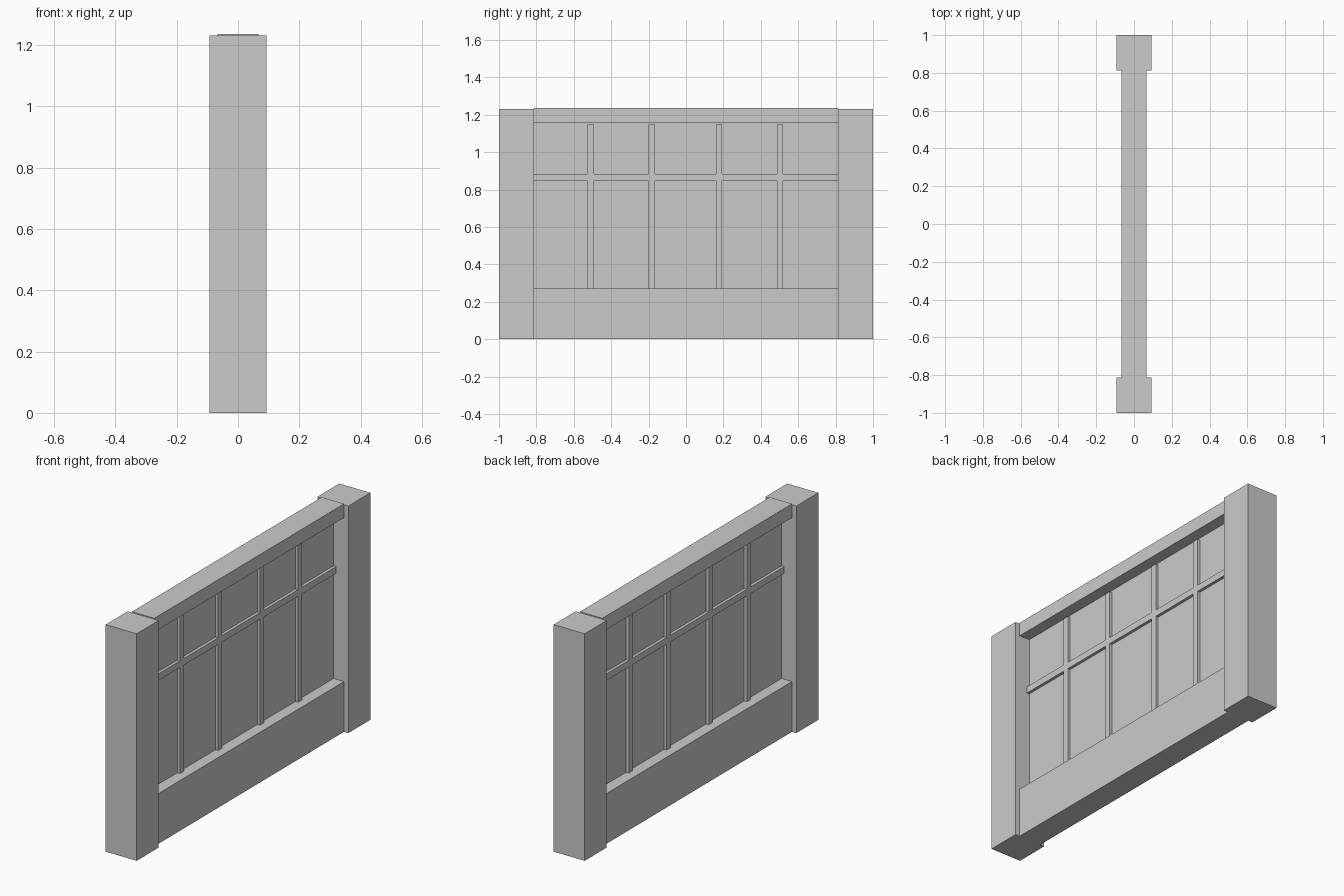
import bpy

if "Cube" in bpy.data.objects:
    bpy.data.objects.remove(bpy.data.objects["Cube"])


def box(name, x, y, z):
    """Axis-aligned box from (min, max) ranges."""
    bpy.ops.mesh.primitive_cube_add(size=1, location=[(a + b) / 2 for a, b in (x, y, z)])
    ob = bpy.context.object
    ob.name = name
    ob.scale = [b - a for a, b in (x, y, z)]
    bpy.ops.object.transform_apply(location=False, rotation=False, scale=True)
    return ob


INNER = 0.812            # inner face of the posts
BAR_X = (-0.02, 0.02)    # glazing bar depth
RAIL_X = (-0.067, 0.067)
BOTTOM, MID_LOW, MID_HIGH = 0.272, 0.846, 0.882
SPAN = (-INNER, INNER)

# End posts
box("post_front", (-0.093, 0.093), (-1, -INNER), (0, 1.23))
box("post_back", (-0.093, 0.093), (INNER, 1), (0, 1.23))

# Top and bottom rails
box("bottom_rail", RAIL_X, SPAN, (0, BOTTOM))
box("top_rail", RAIL_X, SPAN, (1.16, 1.235))

# Thin centre panel
box("panel", (-0.004, 0.004), SPAN, (BOTTOM, 1.16))

# Glazing bars: one horizontal, four verticals split around it
box("horizontal_bar", BAR_X, SPAN, (MID_LOW, MID_HIGH))
for i, y in enumerate((-0.509, -0.183, 0.177, 0.502), 1):
    width = (y - 0.0165, y + 0.0165)
    box(f"lower_bar_{i}", BAR_X, width, (BOTTOM, MID_LOW))
    box(f"upper_bar_{i}", BAR_X, width, (MID_HIGH, 1.149))
